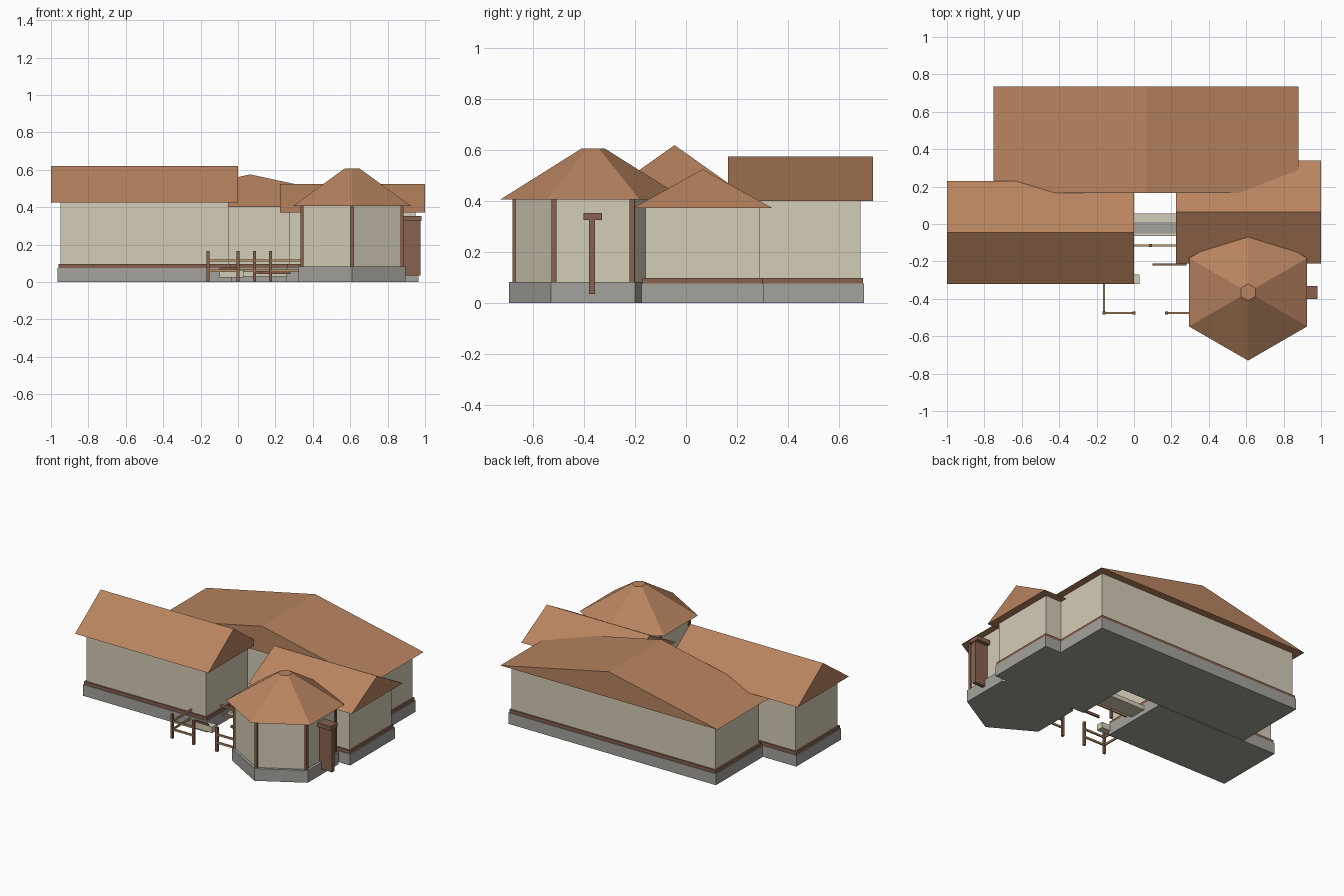
import bpy, bmesh, math
from mathutils import Matrix, Vector

cube = bpy.data.objects.get("Cube")
if cube:
    bpy.data.objects.remove(cube, do_unlink=True)


def material(name, rgb):
    """Make a flat material from 0-255 display values."""
    lin = [((c / 255 + 0.055) / 1.055) ** 2.4 for c in rgb]
    m = bpy.data.materials.new(name)
    m.use_nodes = True
    m.diffuse_color = (*lin, 1)
    m.node_tree.nodes["Principled BSDF"].inputs["Base Color"].default_value = (*lin, 1)
    return m


ROOF = material("terracotta_roof", (184, 132, 96))
WALL = material("cream_plaster", (212, 204, 182))
STONE = material("grey_stone", (164, 162, 156))
TRIM = material("brown_trim", (137, 98, 78))
TIMBER = material("tan_timber", (190, 150, 104))


def finish(name, bm, mat):
    bmesh.ops.recalc_face_normals(bm, faces=bm.faces)
    mesh = bpy.data.meshes.new(name)
    bm.to_mesh(mesh)
    bm.free()
    mesh.materials.append(mat)
    obj = bpy.data.objects.new(name, mesh)
    bpy.context.collection.objects.link(obj)
    return obj


def box(name, xs, ys, zs, mat, grow=0.0):
    """Box between ranges, optionally widened sideways."""
    bm = bmesh.new()
    lo = Vector((xs[0] - grow, ys[0] - grow, zs[0]))
    hi = Vector((xs[1] + grow, ys[1] + grow, zs[1]))
    bmesh.ops.create_cube(bm, size=1, matrix=Matrix.Translation((lo + hi) / 2)
                          @ Matrix.Diagonal((*(hi - lo), 1)))
    return finish(name, bm, mat)


def gable(name, xs, ys, eave, ridge, along_x):
    """Closed gable roof prism."""
    bm = bmesh.new()
    mx, my = sum(xs) / 2, sum(ys) / 2
    if along_x:
        tri = [(xs[0], ys[0], eave), (xs[0], ys[1], eave), (xs[0], my, ridge)]
        push = (xs[1] - xs[0], 0, 0)
    else:
        tri = [(xs[0], ys[0], eave), (xs[1], ys[0], eave), (mx, ys[0], ridge)]
        push = (0, ys[1] - ys[0], 0)
    face = bm.faces.new([bm.verts.new(p) for p in tri])
    ext = bmesh.ops.extrude_face_region(bm, geom=[face], use_keep_orig=True)
    verts = [v for v in ext["geom"] if isinstance(v, bmesh.types.BMVert)]
    bmesh.ops.translate(bm, verts=verts, vec=push)
    return finish(name, bm, ROOF)


def hexagon(name, r_low, r_high, z0, z1, mat):
    """Six-sided prism or frustum with corners to front and back."""
    bm = bmesh.new()
    bmesh.ops.create_cone(bm, cap_ends=True, segments=6, radius1=r_low, radius2=r_high,
                          depth=z1 - z0)
    bmesh.ops.rotate(bm, verts=bm.verts, matrix=Matrix.Rotation(
        math.pi / 2 - math.atan2(bm.verts[:][0].co.y, bm.verts[:][0].co.x), 3, "Z"))
    bmesh.ops.translate(bm, verts=bm.verts, vec=(CX, CY, (z0 + z1) / 2))
    return finish(name, bm, mat)


# Three gabled wings: wall ranges, eave, ridge, ridge direction
wings = {
    "left_wing": ((-0.95, -0.05), (-0.27, 0.18), 0.425, 0.62, True),
    "back_wing": ((-0.70, 0.83), (0.215, 0.685), 0.40, 0.575, False),
    "right_wing": ((0.275, 0.95), (-0.16, 0.29), 0.372, 0.525, True),
}
for name, (xs, ys, eave, ridge, along_x) in wings.items():
    box(name + "_base", xs, ys, (0, 0.076), STONE, 0.015)
    box(name + "_walls", xs, ys, (0.07, eave), WALL)
    box(name + "_trim", xs, ys, (0.076, 0.097), TRIM, 0.01)
    over = 0.05
    gable(name + "_roof", (xs[0] - over, xs[1] + over), (ys[0] - over, ys[1] + over),
          eave, ridge, along_x)

# Hexagonal pavilion with corner posts
CX, CY = 0.61, -0.365
hexagon("pavilion_base", 0.33, 0.33, 0, 0.083, STONE)
hexagon("pavilion_walls", 0.31, 0.31, 0.08, 0.406, WALL)
hexagon("pavilion_roof", 0.365, 0.045, 0.406, 0.607, ROOF)
for i in range(6):
    a = math.radians(90 + 60 * i)
    x, y = CX + 0.307 * math.cos(a), CY + 0.307 * math.sin(a)
    box(f"pavilion_post_{i + 1}", (x, x), (y, y), (0.083, 0.406), TRIM, 0.01)

# Upright panel with cap on the pavilion side
box("side_panel", (0.875, 0.975), (-0.382, -0.357), (0.035, 0.326), TRIM)
box("side_panel_cap", (0.875, 0.98), (-0.402, -0.331), (0.326, 0.354), TRIM)

# Courtyard walkway and entrance step
box("walkway", (-0.04, 0.27), (-0.065, 0.055), (0.03, 0.06), WALL)
box("walkway_paving", (-0.04, 0.27), (-0.05, 0.01), (0.06, 0.066), STONE)
box("entrance_step", (-0.10, 0.03), (-0.32, -0.27), (0.025, 0.065), WALL)
box("step_edge", (-0.10, 0.0), (-0.322, -0.31), (0.065, 0.078), TRIM)
box("courtyard_beam", (0.10, 0.28), (-0.222, -0.21), (0.042, 0.058), TRIM)

# Fence posts
for i, (x, y) in enumerate([(-0.16, -0.475), (0.0, -0.475), (0.175, -0.475), (0.087, -0.115)]):
    box(f"fence_post_{i + 1}", (x, x), (y, y), (0, 0.165), TRIM, 0.008)

# Fence rails in two rows
runs = [((-0.16, 0.0), (-0.475, -0.475)), ((-0.16, -0.16), (-0.475, -0.27)),
        ((0.175, 0.345), (-0.475, -0.475)), ((-0.05, 0.275), (-0.115, -0.115))]
for i, (xs, ys) in enumerate(runs):
    for row, z in (("lower", 0.06), ("upper", 0.115)):
        box(f"fence_rail_{row}_{i + 1}", xs, ys, (z - 0.006, z + 0.006), TIMBER, 0.005)
